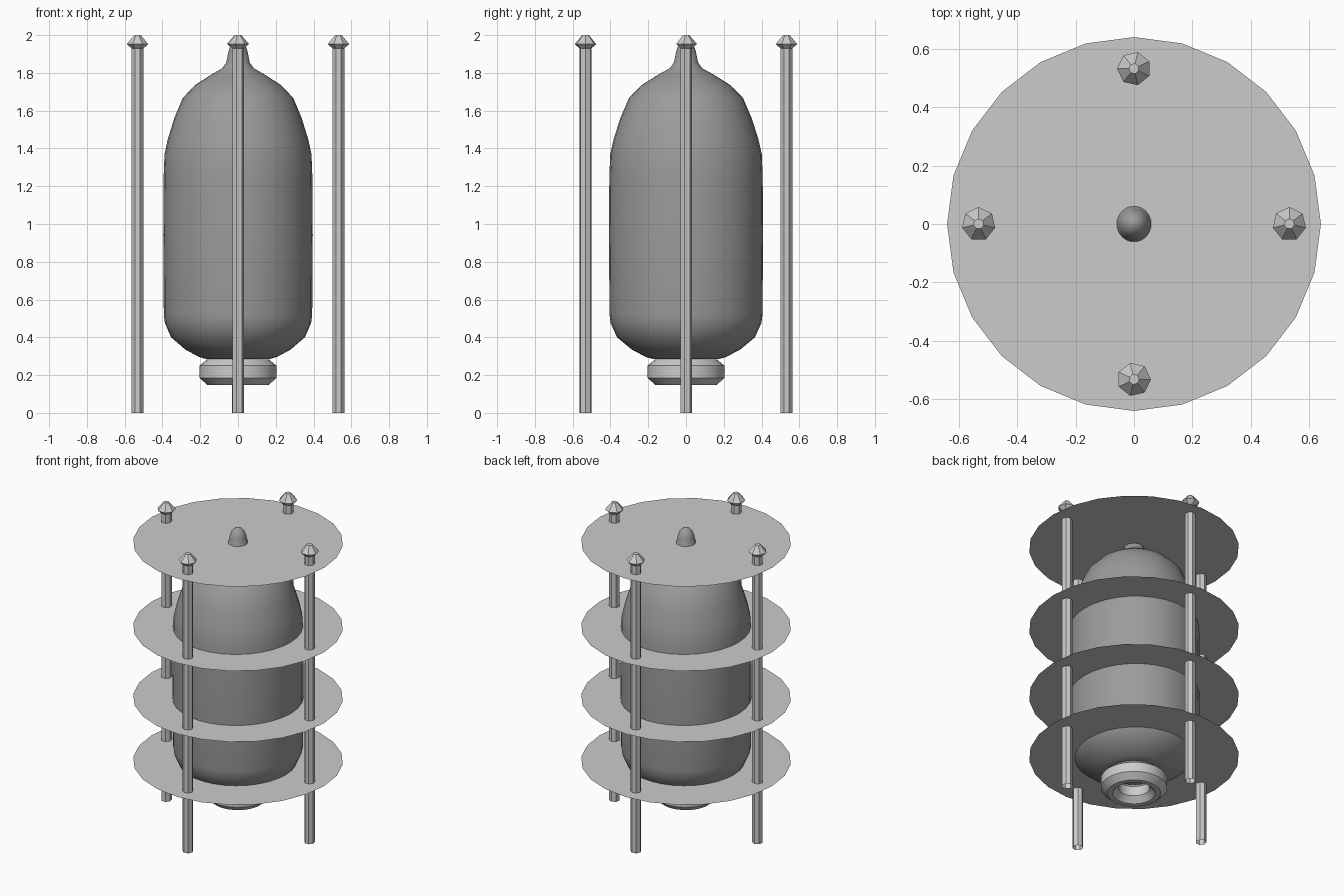
import bpy, math

if "Cube" in bpy.data.objects:
    bpy.data.objects.remove(bpy.data.objects["Cube"])


def grey(name, v):
    mat = bpy.data.materials.new(name)
    mat.diffuse_color = (v, v, v, 1)
    mat.use_nodes = True
    mat.node_tree.nodes["Principled BSDF"].inputs["Base Color"].default_value = mat.diffuse_color
    return mat


LIGHT, DARK = grey("light_grey", 0.55), grey("dark_grey", 0.33)


def add_mesh(name, verts, faces, mat, smooth=False):
    me = bpy.data.meshes.new(name)
    me.from_pydata(verts, [], faces)
    me.materials.append(mat)
    ob = bpy.data.objects.new(name, me)
    bpy.context.collection.objects.link(ob)
    if smooth:
        bpy.ops.object.select_all(action='DESELECT')
        ob.select_set(True)
        bpy.context.view_layer.objects.active = ob
        bpy.ops.object.shade_smooth_by_angle(angle=math.radians(35))
    return ob


def lathe(name, profile, n, mat, sx=1.0, start=0.0, closed=False, smooth=False, bottom=True):
    """Spin (radius, z) points, listed bottom to top, about the z axis."""
    verts = [(r * sx * math.cos(start + 2 * math.pi * i / n),
              r * math.sin(start + 2 * math.pi * i / n), z)
             for r, z in profile for i in range(n)]
    m = len(profile)
    faces = []
    for k in range(m if closed else m - 1):
        a, b = k * n, ((k + 1) % m) * n
        faces += [(a + i, a + (i + 1) % n, b + (i + 1) % n, b + i) for i in range(n)]
    if not closed:
        if bottom:
            faces.append(tuple(reversed(range(n))))
        faces.append(tuple(range((m - 1) * n, m * n)))
    return add_mesh(name, verts, faces, mat, smooth)


# Bottle-shaped central body
body = [(0.17, 0.285), (0.21, 0.295), (0.287, 0.335), (0.365, 0.40), (0.399, 0.475),
        (0.405, 0.52), (0.408, 0.94), (0.406, 1.25), (0.401, 1.37), (0.383, 1.45),
        (0.348, 1.56), (0.302, 1.667), (0.235, 1.735), (0.148, 1.79), (0.085, 1.825),
        (0.064, 1.855), (0.052, 1.915), (0.041, 1.945), (0.022, 1.965), (0.005, 1.972)]
lathe("body", body, 32, DARK, sx=0.97, smooth=True)

# Ring collar under the body
ring = [(0.13, 0.148), (0.163, 0.148), (0.203, 0.185), (0.203, 0.25),
        (0.165, 0.282), (0.13, 0.282), (0.095, 0.25), (0.095, 0.185)]
lathe("base_ring", ring, 24, LIGHT, closed=True, smooth=True)

# Paper-thin horizontal discs
for k, z in enumerate((0.405, 0.828, 1.304, 1.871)):
    pts = [(0.64 * math.cos(math.radians(15 * i)),
            0.64 * math.sin(math.radians(15 * i)), z) for i in range(24)]
    add_mesh(f"disc_{k + 1}", pts, [tuple(range(24))], LIGHT)

# Seven-sided hollow rods with pointed caps
rod = [(0.033, 0.0), (0.033, 1.93), (0.058, 1.953), (0.018, 2.0)]
for k in range(4):
    a = k * math.pi / 2
    turn = (math.pi / 2, math.pi, math.pi / 2, 0)[k]
    ob = lathe(f"rod_{k + 1}", rod, 7, LIGHT, start=turn, bottom=False)
    ob.location = (0.532 * math.cos(a), 0.532 * math.sin(a), 0)
